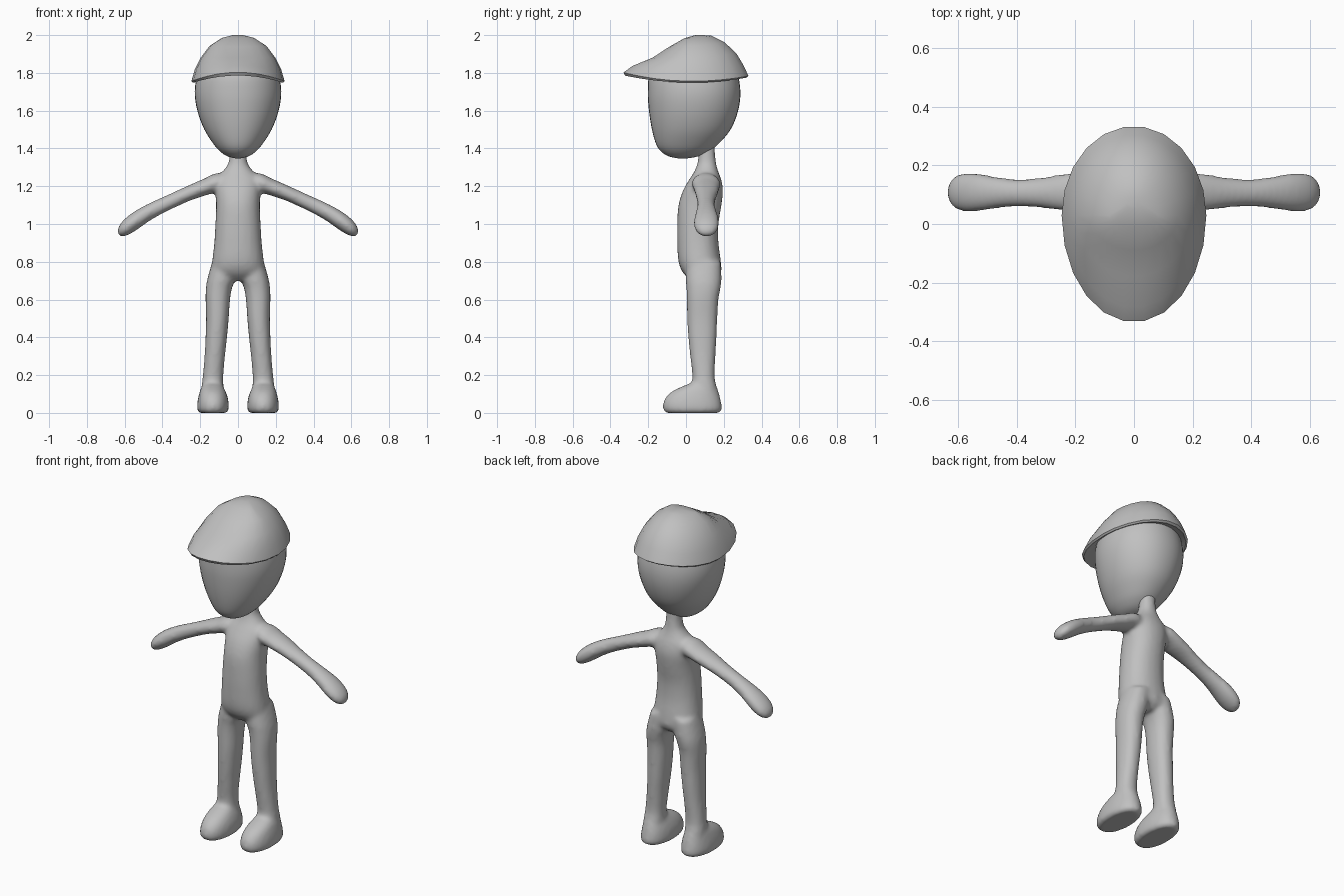
import bpy, bmesh, math
from mathutils import Vector

grey = bpy.data.materials.new("plain grey")
grey.diffuse_color = (0.53, 0.53, 0.53, 1)


def smooth_rows(rows, steps):
    """Resample a table of section values along a Catmull-Rom curve."""
    out = []
    for i in range(len(rows) - 1):
        p = [rows[max(0, min(len(rows) - 1, i + k))] for k in (-1, 0, 1, 2)]
        for s in range(steps):
            t = s / steps
            out.append([0.5 * (2 * b + (c - a) * t + (2 * a - 5 * b + 4 * c - d) * t * t
                               + (3 * b - a - 3 * c + d) * t ** 3) for a, b, c, d in zip(*p)])
    return out + [list(rows[-1])]


def oval(n, power):
    for k in range(n):
        a = 2 * math.pi * k / n
        c, s = math.cos(a), math.sin(a)
        yield (math.copysign(abs(c) ** (2 / power), c), math.copysign(abs(s) ** (2 / power), s))


def skin(bm, rings):
    """Bridge rings of points and cap both ends."""
    vs = [[bm.verts.new(p) for p in r] for r in rings]
    n = len(vs[0])
    for a, b in zip(vs, vs[1:]):
        for k in range(n):
            bm.faces.new((a[k], a[(k + 1) % n], b[(k + 1) % n], b[k]))
    bm.faces.new(vs[0][::-1])
    bm.faces.new(vs[-1])


def upright(bm, rows, steps=3, n=24, power=2.2):
    """Rows: z, x min, x max, y front, y back."""
    rings = []
    for z, x0, x1, y0, y1 in smooth_rows(rows, steps):
        rings.append([((x0 + x1) / 2 + (x1 - x0) / 2 * u, (y0 + y1) / 2 + (y1 - y0) / 2 * v, z)
                      for u, v in oval(n, power)])
    skin(bm, rings)


def finish(bm, name):
    bmesh.ops.recalc_face_normals(bm, faces=bm.faces)
    me = bpy.data.meshes.new(name)
    bm.to_mesh(me)
    bm.free()
    ob = bpy.data.objects.new(name, me)
    bpy.context.collection.objects.link(ob)
    me.materials.append(grey)
    me.polygons.foreach_set("use_smooth", [True] * len(me.polygons))
    return ob


# Body: torso and neck, legs, feet and arms fused into one soft skin
bm = bmesh.new()
torso = [(0.70, .09, .03, .15), (0.74, .14, -.015, .185), (0.80, .137, -.04, .185),
         (0.90, .126, -.046, .172), (1.0, .12, -.046, .172), (1.1, .116, -.04, .188),
         (1.18, .12, -.015, .196), (1.24, .115, .02, .185), (1.28, .08, .045, .17),
         (1.32, .052, .06, .16), (1.37, .044, .066, .154), (1.43, .044, .066, .154)]
upright(bm, [(z, -w, w, a, b) for z, w, a, b in torso])

leg = [(0.04, .082, .188, .04, .16), (0.12, .076, .194, .025, .165), (0.19, .078, .187, .034, .152),
       (0.30, .069, .177, .022, .156), (0.40, .058, .172, .012, .162), (0.50, .049, .169, .006, .166),
       (0.60, .042, .172, .004, .172), (0.66, .032, .17, .002, .183), (0.71, .014, .162, -.002, .188),
       (0.80, .004, .137, .0, .185)]
foot = [(0.0, .062, .204, -.105, .175), (0.015, .05, .216, -.12, .19), (0.05, .049, .216, -.122, .188),
        (0.085, .055, .21, -.105, .18), (0.115, .066, .202, -.072, .172), (0.14, .078, .192, -.02, .162),
        (0.16, .09, .18, .03, .15)]
# Arm rows: x, z low, z high, y front, y back
arm = [(.04, 1.16, 1.27, .05, .16), (.12, 1.165, 1.268, .03, .18), (.18, 1.148, 1.24, .038, .178),
       (.25, 1.125, 1.21, .046, .17), (.32, 1.094, 1.178, .055, .158), (.40, 1.055, 1.142, .059, .153),
       (.47, 1.015, 1.11, .053, .161), (.54, .966, 1.072, .042, .174), (.59, .938, 1.036, .044, .172),
       (.62, .934, 1.005, .06, .156), (.637, .945, .975, .09, .125)]
for side in (1, -1):
    for rows in (leg, foot):
        upright(bm, [(z, *sorted((side * a, side * b)), c, d) for z, a, b, c, d in rows])
    skin(bm, [[(side * x, (y0 + y1) / 2 + (y1 - y0) / 2 * u, (z0 + z1) / 2 + (z1 - z0) / 2 * v)
               for u, v in oval(24, 2)] for x, z0, z1, y0, y1 in smooth_rows(arm, 3)])
body = finish(bm, "body")
fuse = body.modifiers.new("fuse", 'REMESH')
fuse.mode = 'VOXEL'
fuse.voxel_size = 0.011
fuse.use_smooth_shade = True
relax = body.modifiers.new("relax", 'SMOOTH')
relax.factor = 0.5
relax.iterations = 8

# Head: egg shape with a flatter face and a low chin
bm = bmesh.new()
head = [(1.348, .015, -.045, .01), (1.358, .055, -.09, .065), (1.38, .09, -.128, .115),
        (1.42, .127, -.157, .168), (1.50, .178, -.18, .236), (1.60, .215, -.196, .276),
        (1.70, .229, -.202, .288), (1.80, .212, -.19, .272), (1.87, .17, -.12, .24),
        (1.93, .10, -.03, .17), (1.95, .04, .03, .10)]
upright(bm, [(z, -w, w, a, b) for z, w, a, b in head], steps=4, n=40, power=2.1)
finish(bm, "head")

# Cap: rings given as front y, front z, side x, side z, back y, back z
bm = bmesh.new()
cap = [(-.17, 1.80, .19, 1.775, .25, 1.80), (-.325, 1.786, .238, 1.748, .322, 1.775),
       (-.335, 1.803, .247, 1.756, .334, 1.784), (-.285, 1.838, .228, 1.82, .305, 1.845),
       (-.18, 1.88, .198, 1.88, .268, 1.905), (-.09, 1.938, .15, 1.943, .205, 1.963),
       (-.01, 1.983, .085, 1.985, .135, 1.997), (.05, 2.0, .025, 2.0, .09, 2.0)]
rings = []
for fy, fz, sx, sz, by, bz in cap:
    mid = min(max(.03, fy + .02), by - .02)
    ring = []
    for c, s in oval(22, 2):
        y, z = (by, bz) if s > 0 else (fy, fz)
        ring.append((sx * c, mid + (y - mid) * abs(s), sz * c * c + z * s * s))
    rings.append(ring)
skin(bm, rings)
hat = finish(bm, "cap")
bpy.context.view_layer.objects.active = hat
hat.select_set(True)
bpy.ops.object.shade_smooth_by_angle(angle=math.radians(50))
